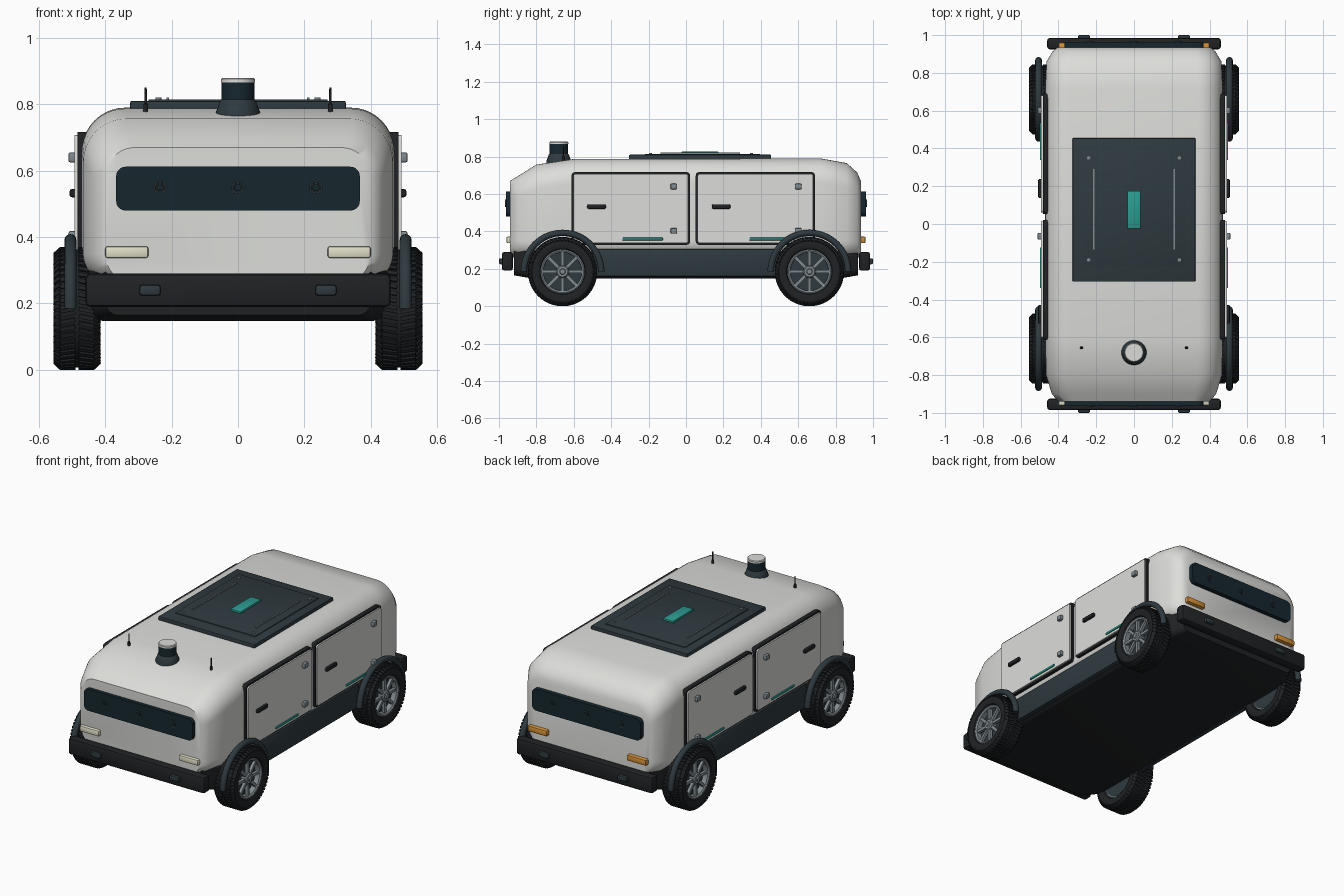
import bpy, bmesh, math
from mathutils import Matrix, Vector
from math import pi, sin, cos

if "Cube" in bpy.data.objects:
    bpy.data.objects.remove(bpy.data.objects["Cube"])


def mat(name, r, g, b):
    m = bpy.data.materials.new(name)
    m.diffuse_color = (r, g, b, 1)
    m.use_nodes = True
    m.node_tree.nodes["Principled BSDF"].inputs["Base Color"].default_value = m.diffuse_color
    return m


SHELL = mat("shell", .72, .73, .70)
BLACK = mat("black", .014, .016, .018)
SLATE = mat("slate", .028, .042, .05)
GLASS = mat("glass", .008, .02, .028)
TEAL = mat("teal", .026, .33, .28)
AMBER = mat("amber", .65, .28, .04)
CREAM = mat("cream", .75, .74, .58)
METAL = mat("metal", .22, .26, .28)


def finish(name, bm, material, angle=35):
    bmesh.ops.recalc_face_normals(bm, faces=bm.faces)
    me = bpy.data.meshes.new(name)
    bm.to_mesh(me)
    bm.free()
    me.materials.append(material)
    ob = bpy.data.objects.new(name, me)
    bpy.context.collection.objects.link(ob)
    bpy.ops.object.select_all(action='DESELECT')
    ob.select_set(True)
    bpy.context.view_layer.objects.active = ob
    bpy.ops.object.shade_smooth_by_angle(angle=math.radians(angle))
    return ob


def skin(name, rings, material, loop=False, angle=35):
    """Bridge equal-sized closed rings; cap the ends unless they loop."""
    bm = bmesh.new()
    vs = [[bm.verts.new(p) for p in r] for r in rings]
    n = len(vs[0])
    pairs = list(zip(vs, vs[1:])) + ([(vs[-1], vs[0])] if loop else [])
    for a, b in pairs:
        for i in range(n):
            j = (i + 1) % n
            bm.faces.new((a[i], a[j], b[j], b[i]))
    if not loop:
        bm.faces.new(vs[0])
        bm.faces.new(vs[-1])
    return finish(name, bm, material, angle)


def box(name, x, y, z, material, bevel=0, seg=2, axis=None):
    """Box from (min, max) ranges; axis limits the bevel to edges along it."""
    bm = bmesh.new()
    bmesh.ops.create_cube(bm, size=1)
    for v in bm.verts:
        v.co = [(r[0] + r[1]) / 2 + c * (r[1] - r[0]) for r, c in zip((x, y, z), v.co)]
    if bevel:
        edges = [e for e in bm.edges if axis is None or
                 abs((e.verts[0].co - e.verts[1].co).normalized()[axis]) > .9]
        bmesh.ops.bevel(bm, geom=edges, offset=bevel, segments=seg, profile=.5, affect='EDGES')
    return finish(name, bm, material)


def lathe(name, profile, centre, axis, material, n=48, loop=False):
    """Spin (along, radius) points about an axis through centre."""
    c = Vector(centre)
    rings = []
    for d, r in profile:
        ring = []
        for i in range(n):
            t = 2 * pi * i / n
            u, v = r * cos(t), r * sin(t)
            ring.append(c + Vector({'X': (d, u, v), 'Y': (u, d, v), 'Z': (u, v, d)}[axis]))
        rings.append(ring)
    return skin(name, rings, material, loop)


def section(y, w, z0, z1, r0, r1, n=10):
    """Rounded rectangle in the xz plane."""
    pts = []
    for cx, cz, r, a in ((w - r1, z1 - r1, r1, 0), (r1 - w, z1 - r1, r1, 90),
                         (r0 - w, z0 + r0, r0, 180), (w - r0, z0 + r0, r0, 270)):
        for i in range(n + 1):
            t = math.radians(a + 90 * i / n)
            pts.append((cx + r * cos(t), y, cz + r * sin(t)))
    return pts


# Body shell and chassis tub
skin("body_shell", [section(y, w, .26, z, .09, r) for y, w, z, r in (
    (-.94, .40, .67, .09), (-.90, .435, .695, .11), (-.80, .466, .757, .13), (-.60, .47, .787, .13),
    (.72, .47, .79, .13), (.86, .463, .765, .13), (.915, .43, .715, .11), (.935, .405, .67, .09))],
    SHELL, angle=50)
skin("chassis_tub", [section(y, w, z, .30, .04, .01) for y, w, z in (
    (-.92, .40, .165), (-.82, .45, .148), (.82, .45, .148), (.92, .40, .165))], BLACK)

# Roof hatch
box("hatch_frame", (-.325, .325), (-.305, .455), (.775, .81), SLATE, .005)
box("hatch_panel", (-.27, .27), (-.22, .395), (.80, .815), SLATE, .003)
box("hatch_handle", (-.035, .035), (-.025, .175), (.81, .826), TEAL, .005)
for s in (-1, 1):
    box("hatch_rail", (s * .212 - .004, s * .212 + .004), (-.135, .29), (.81, .821), METAL)
    for y in (-.19, .35):
        lathe("hatch_screw", [(.81, .009), (.82, .009)], (s * .24, y, 0), 'Z', METAL, 12)
    # Antennas
    lathe("antenna", [(.765, .008), (.80, .007), (.803, .004), (.85, .003)],
          (s * .278, -.655, 0), 'Z', BLACK, 12)

# Roof sensor turret
lathe("sensor_base", [(.76, .067), (.778, .066), (.812, .053), (.815, .05)], (0, -.68, 0), 'Z', SLATE)
lathe("sensor_drum", [(.81, .05), (.866, .05)], (0, -.68, 0), 'Z', GLASS)
lathe("sensor_cap", [(.866, .051), (.876, .051), (.88, .047)], (0, -.68, 0), 'Z', SHELL)

# Matching front and rear faces
for e, lamp in ((-1, CREAM), (1, AMBER)):
    end = "front" if e < 0 else "rear"

    def yr(a, b):
        return tuple(sorted((e * a, e * b)))
    box(end + "_visor", (-.367, .367), yr(.91, .962), (.48, .612), GLASS, .028, 5, axis=1)
    for x in (-.235, 0, .235):
        lathe(end + "_camera_ring", [(e * .955, .02), (e * .967, .02), (e * .967, .015), (e * .963, .014)],
              (x, 0, .55), 'Y', SLATE, 24)
        lathe(end + "_camera_lens", [(e * .955, .013), (e * .966, .010)], (x, 0, .55), 'Y', GLASS, 24)
    box(end + "_bumper", (-.46, .46), yr(.925, .985), (.19, .29), BLACK, .014)
    for s in (-1, 1):
        x = sorted((s * .27, s * .40))
        box(end + "_lamp", x, yr(.90, .96), (.337, .372), lamp, .007)
        x = sorted((s * .233, s * .297))
        box(end + "_tow_socket", x, yr(.97, 1.0), (.224, .256), SLATE, .008)

# Side doors, rocker panels
for s in (-1, 1):
    def xr(a, b):
        return tuple(sorted((s * a, s * b)))
    box("rocker_panel", xr(.40, .468), (-.50, .50), (.16, .305), SLATE, .008)
    for y0, y1, handle, hinge, strip in ((-.612, .022, -.478, -.065, -.232),
                                         (.052, .69, .188, .60, .447)):
        box("door_seal", xr(.42, .483), (y0, y1), (.328, .717), BLACK, .018, 3, axis=0)
        box("door_panel", xr(.43, .492), (y0 + .01, y1 - .01), (.338, .707), SHELL, .012, 3, axis=0)
        box("door_handle", xr(.485, .508), (handle - .05, handle + .05), (.52, .545), BLACK, .008)
        box("door_strip", xr(.485, .498), (strip - .108, strip + .108), (.352, .366), TEAL, .003)
        for z in (.403, .64):
            box("door_hinge", xr(.485, .511), (hinge - .018, hinge + .018), (z - .015, z + .015), METAL, .006)

# Wheel parts, built about the origin with the outer face towards +x
tyre = lathe("tyre", [(-.045, .112), (-.062, .122), (-.070, .145), (-.066, .165), (-.052, .178),
                      (.052, .178), (.066, .165), (.070, .145), (.062, .122), (.045, .112)],
             (0, 0, 0), 'X', BLACK, 64, loop=True)
bm = bmesh.new()
N = 52
for i in range(N):
    for side in (-1, 1):
        # Slanted tread lug and shoulder lug
        for x, r, dx, dr, tilt in ((.028, .179, .046, .012, 0), (.058, .171, .024, .012, .75)):
            m = (Matrix.Rotation(2 * pi * (i + .25 * side) / N, 4, 'X')
                 @ Matrix.Translation((side * x, 0, r)) @ Matrix.Rotation(side * tilt, 4, 'Y')
                 @ Matrix.Rotation(side * .2, 4, 'Z') @ Matrix.Diagonal((dx, .013, dr, 1)))
            bmesh.ops.create_cube(bm, size=1, matrix=m)
tread = finish("tyre_tread", bm, BLACK)
rim = lathe("wheel_rim", [(-.05, .114), (.055, .118), (.058, .112), (.052, .103), (-.05, .100)],
            (0, 0, 0), 'X', METAL, 48, loop=True)
disc = lathe("wheel_disc", [(-.052, .108), (.022, .108)], (0, 0, 0), 'X', SLATE, 48)
hub = lathe("wheel_hub", [(.01, .034), (.052, .034), (.058, .028), (.058, .016), (.064, .013)],
            (0, 0, 0), 'X', METAL, 24)
bm = bmesh.new()
for i in range(8):
    m = (Matrix.Rotation(2 * pi * i / 8, 4, 'X') @ Matrix.Translation((.04, 0, .068))
         @ Matrix.Diagonal((.018, .017, .08, 1)))
    bmesh.ops.create_cube(bm, size=1, matrix=m)
spokes = finish("wheel_spokes", bm, METAL)

# Fender arch, an oval tube over the top half of the wheel
arch = skin("fender", [[(.02 + .018 * cos(b), (.207 + .017 * sin(b)) * cos(a), (.207 + .017 * sin(b)) * sin(a))
                        for b in (2 * pi * k / 12 for k in range(12))]
                       for a in (pi * i / 32 for i in range(33))], SLATE)

# Place the four wheels
parts = (tyre, tread, rim, disc, hub, spokes, arch)
for s in (-1, 1):
    for y in (-.66, .66):
        for part in parts:
            ob = part if (s, y) == (1, .66) else part.copy()
            if ob is not part:
                bpy.context.collection.objects.link(ob)
            ob.location = (s * .485, y, .185)
            ob.rotation_euler = (0, 0, 0 if s > 0 else pi)
